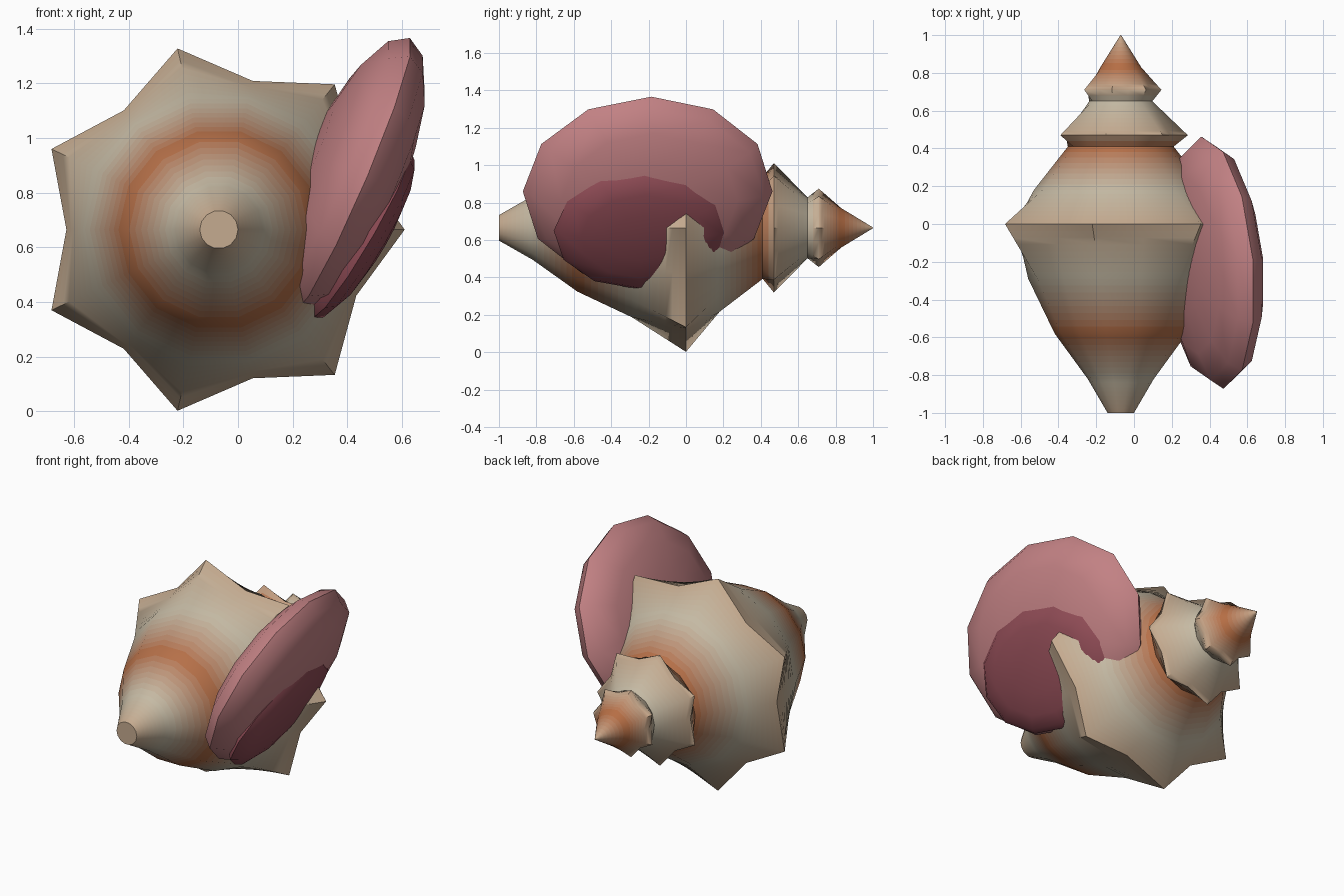
import bpy, bmesh, math
from mathutils import Euler

if "Cube" in bpy.data.objects:
    bpy.data.objects.remove(bpy.data.objects["Cube"])

CX, CZ = -0.07, 0.665
TAN, CREAM, ORANGE = (0.56, 0.40, 0.27), (0.56, 0.50, 0.38), (0.46, 0.14, 0.045)


def material(name, rgb):
    m = bpy.data.materials.new(name)
    m.diffuse_color = (*rgb, 1)
    m.use_nodes = True
    m.node_tree.nodes["Principled BSDF"].inputs["Base Color"].default_value = m.diffuse_color
    return m


def lerp(a, b, t):
    return a + (b - a) * t


# Whorl rings: y, point radius, valley radius, colour
RINGS = [(-1, .07, .07, TAN), (-.82, .175, .175, CREAM), (-.58, .35, .35, ORANGE),
         (-.29, .49, .49, CREAM), (0, .68, .558, TAN), (.18, .46, .46, CREAM),
         (.41, .28, .28, ORANGE), (.47, .355, .29, TAN), (.65, .167, .167, CREAM),
         (.71, .215, .175, TAN), (.83, .108, .108, ORANGE), (1, .002, .002, TAN)]
N = 14


def shell_body():
    # Lofted shell with seven knobs on each shoulder and blended colour bands
    bm = bmesh.new()
    mesh = bpy.data.meshes.new("shell_body")

    def ring(y, r1, r2):
        return [bm.verts.new((CX + (r2 if i % 2 else r1) * math.cos(2 * math.pi * i / N), y,
                              CZ + (r2 if i % 2 else r1) * math.sin(2 * math.pi * i / N)))
                for i in range(N)]

    last = first = ring(*RINGS[0][:3])
    for a, b in zip(RINGS, RINGS[1:]):
        steps = 8 if b[0] - a[0] > .1 else 2
        for s in range(steps):
            t = (s + 1) / steps
            new = ring(*[lerp(a[k], b[k], t) for k in range(3)])
            rgb = [lerp(p, q, (s + .5) / steps) for p, q in zip(a[3], b[3])]
            mesh.materials.append(material("shell_band", rgb))
            for i in range(N):
                j = (i + 1) % N
                f = bm.faces.new((last[i], last[j], new[j], new[i]))
                f.material_index = len(mesh.materials) - 1
            last = new
    bm.faces.new(first)
    bm.faces.new(last)
    bmesh.ops.recalc_face_normals(bm, faces=bm.faces)
    bm.to_mesh(mesh)
    ob = bpy.data.objects.new("shell_body", mesh)
    bpy.context.collection.objects.link(ob)
    smooth(ob, 55)


def smooth(ob, angle):
    bpy.ops.object.select_all(action='DESELECT')
    ob.select_set(True)
    bpy.context.view_layer.objects.active = ob
    bpy.ops.object.shade_smooth_by_angle(angle=math.radians(angle))


def flat_dome(name, loc, radii, tilt, yaw, rgb):
    # Flattened ball whose poles face sideways, leaning outward
    bpy.ops.mesh.primitive_uv_sphere_add(segments=12, ring_count=8, radius=1)
    ob = bpy.context.object
    ob.name = name
    for v in ob.data.vertices:
        x, y, z = v.co
        v.co = (z * radii[0], y * radii[1], x * radii[2])
    ob.data.flip_normals()
    ob.rotation_euler = Euler((0, math.radians(tilt), math.radians(yaw)))
    ob.location = loc
    ob.data.materials.append(material(name, rgb))
    smooth(ob, 50)


shell_body()
flat_dome("flared_lip", (.415, -.205, .86), (.18, .67, .55), 23, 5, (.54, .22, .23))
flat_dome("aperture", (.45, -.24, .65), (.09, .47, .36), 30, 6, (.27, .07, .09))
